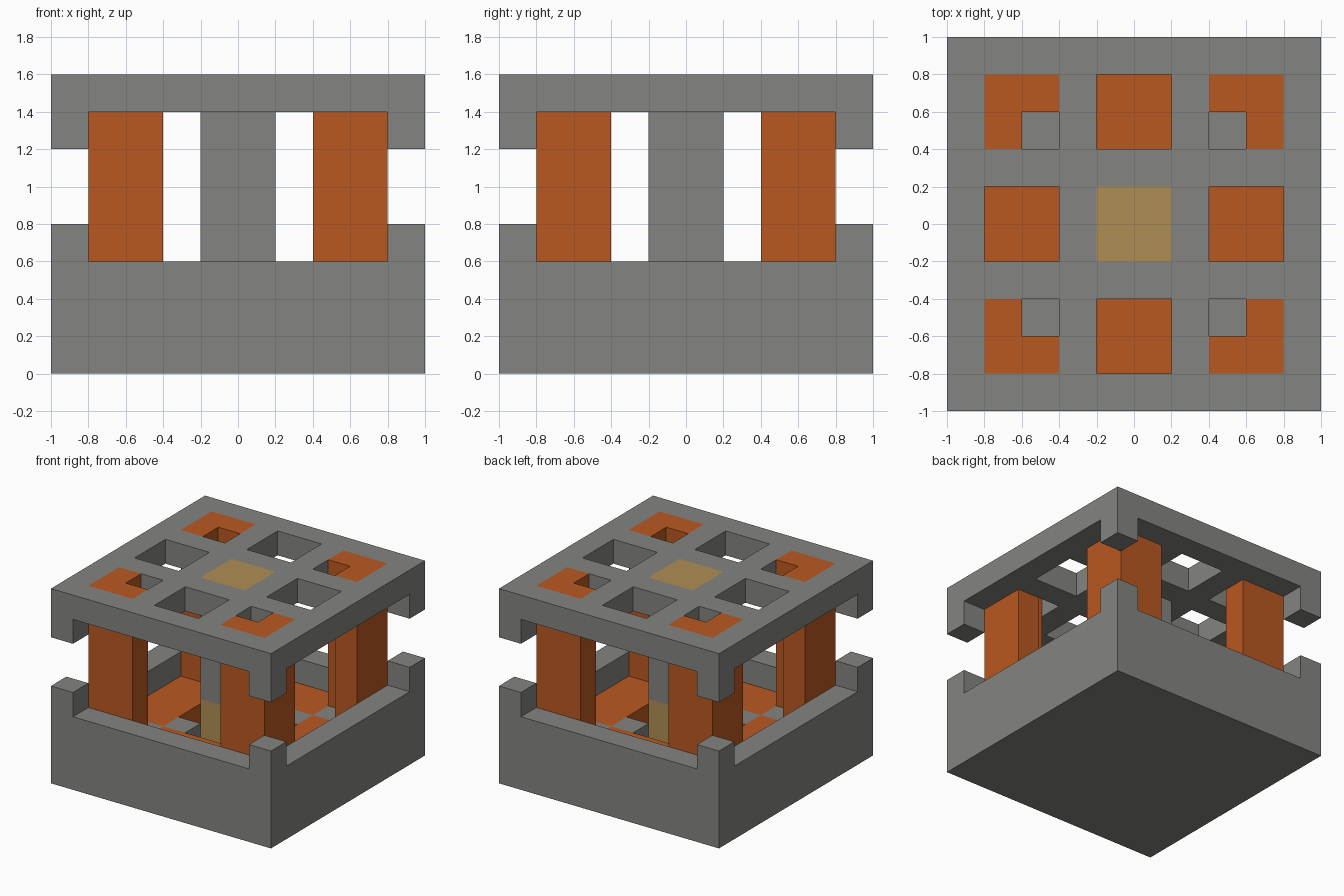
import bpy
import bmesh
import math
from itertools import product
from mathutils import Vector

if "Cube" in bpy.data.objects:
    bpy.data.objects.remove(bpy.data.objects["Cube"], do_unlink=True)

UNIT = 0.2      # edge of one building block
HALF = 5        # blocks from the middle to the outer side
LEVELS = 8      # blocks in height


def material(name, rgb):
    mat = bpy.data.materials.new(name)
    mat.use_nodes = True
    colour = (*rgb, 1.0)
    mat.diffuse_color = colour
    bsdf = mat.node_tree.nodes["Principled BSDF"]
    bsdf.inputs["Base Color"].default_value = colour
    bsdf.inputs["Roughness"].default_value = 0.9
    return mat


grey = material("stone grey", (0.23, 0.23, 0.22))
orange = material("burnt orange", (0.49, 0.098, 0.015))
tan = material("tan", (0.43, 0.275, 0.09))


def build(name, mat, bottom, top, rule, side=None):
    """Make a shell round the blocks chosen by rule(ring_x, ring_y, level).
    Rings count outwards from the middle; side keeps a single quadrant."""
    cells = set()
    for x, y, z in product(range(-HALF, HALF), range(-HALF, HALF), range(bottom, top)):
        i, j = (x if x >= 0 else -x - 1), (y if y >= 0 else -y - 1)
        if side and ((x >= 0) != (side[0] > 0) or (y >= 0) != (side[1] > 0)):
            continue
        if rule(i, j, z):
            cells.add((x, y, z))

    bm = bmesh.new()
    verts = {}

    def vert(key):
        if key not in verts:
            verts[key] = bm.verts.new(Vector(key) * UNIT)
        return verts[key]

    # Only block sides without a neighbour become faces
    for cell in cells:
        for axis, far in product(range(3), (0, 1)):
            beside = list(cell)
            beside[axis] += 1 if far else -1
            if tuple(beside) in cells:
                continue
            corners = []
            for du, dv in ((0, 0), (1, 0), (1, 1), (0, 1)):
                p = list(cell)
                p[axis] += far
                p[(axis + 1) % 3] += du
                p[(axis + 2) % 3] += dv
                corners.append(vert(tuple(p)))
            bm.faces.new(corners if far else corners[::-1])

    # Merge the flat areas into large faces
    bmesh.ops.dissolve_limit(bm, angle_limit=math.radians(1),
                             verts=bm.verts[:], edges=bm.edges[:])
    mesh = bpy.data.meshes.new(name)
    bm.to_mesh(mesh)
    bm.free()
    mesh.materials.append(mat)
    obj = bpy.data.objects.new(name, mesh)
    bpy.context.scene.collection.objects.link(obj)
    return obj


def is_centre(i, j):
    return max(i, j) == 0


def is_post(i, j):
    return min(i, j) >= 2 and max(i, j) == 3


def is_opening(i, j):
    side_hole = min(i, j) == 0 and max(i, j) in (2, 3)
    return side_hole or i == j == 2


# Tray: solid bottom, rim, corner studs and the grey floor blocks
def tray(i, j, z):
    if z == 0:
        return True
    if z == 1 and i == j and i in (1, 2):
        return True
    if z < 3:
        return max(i, j) == 4
    return i == j == 4


# Lid: pierced plate with hanging corner studs
def lid(i, j, z):
    if z == 6:
        return i == j == 4
    return not (is_centre(i, j) or is_post(i, j) or is_opening(i, j))


build("tray", grey, 0, 4, tray)
build("lid", grey, 6, LEVELS, lid)

# Floor panels between the posts
build("floor_panels", orange, 1, 2,
      lambda i, j, z: max(i, j) in (2, 3) and min(i, j) <= 1)

# Centre column with coloured foot and cap
for part, mat, low, high in (("column_foot", tan, 1, 3),
                             ("column_shaft", grey, 3, 7),
                             ("column_cap", tan, 7, LEVELS)):
    build(part, mat, low, high, lambda i, j, z: is_centre(i, j))

# Angled corner posts
for sx, sy in product((-1, 1), (-1, 1)):
    name = ("front" if sy < 0 else "back") + ("_left" if sx > 0 else "_right") + "_post"
    build(name, orange, 1, LEVELS, lambda i, j, z: is_post(i, j), (sx, sy))
